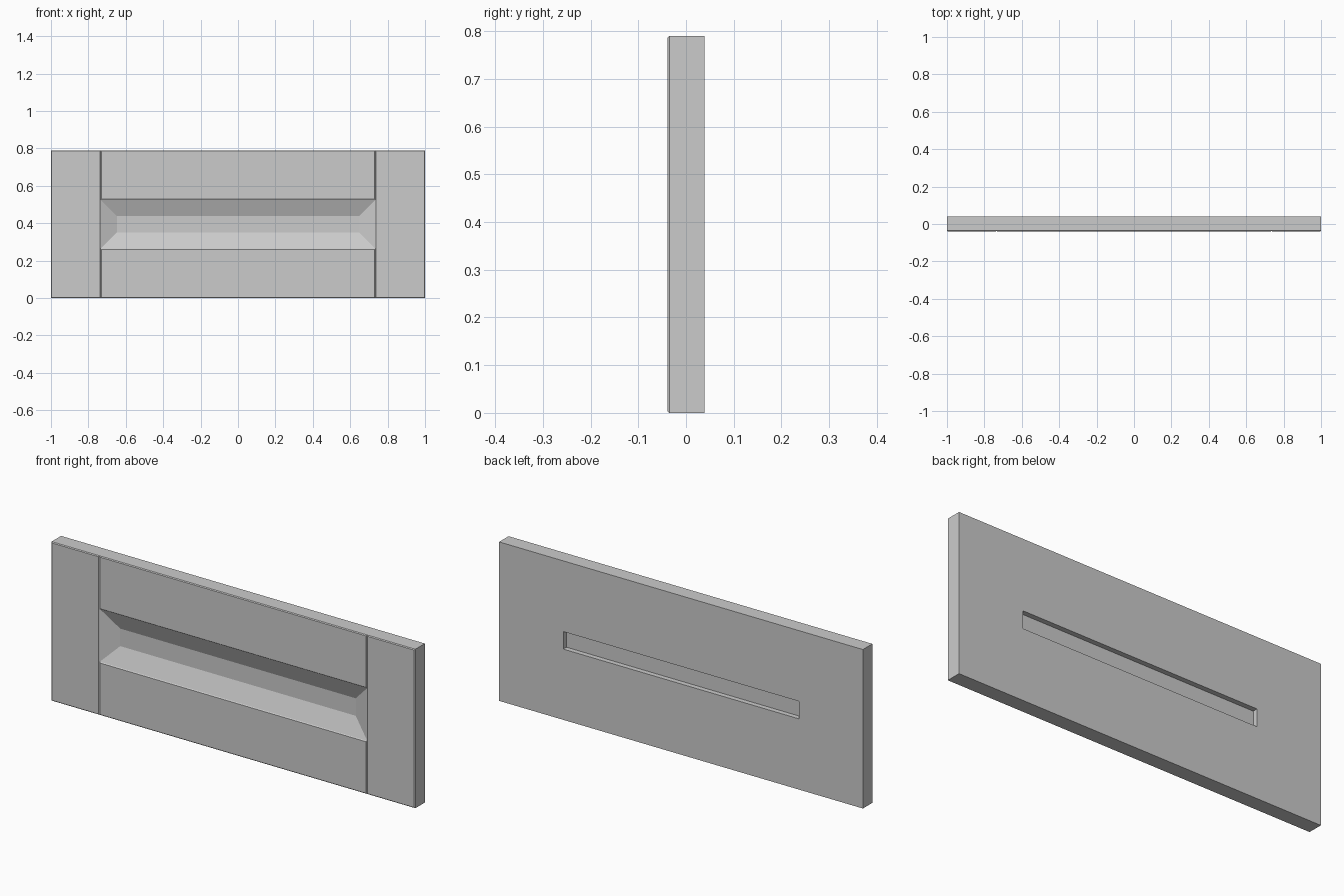
import bpy, bmesh

if "Cube" in bpy.data.objects:
    bpy.data.objects.remove(bpy.data.objects["Cube"])

H = 0.395                 # half height
F, B = -0.039, 0.039      # front and back planes
OX, OZ = 0.735, 0.131     # half size of the framed opening
IX, IZ = 0.6475, 0.0435   # half size of the sunken panel
P, PB = 0.0, 0.014        # panel front and back planes
G = 0.004                 # small chamfer on member edges
C = F + G                 # depth of chamfer / seam bottom

# Frame: one quarter (x > 0, upper half) completed by mirroring
pts = {
    # rail face
    "a0": (0, F, OZ + G), "a1": (OX - G, F, OZ + G),
    "a2": (OX - G, F, H - G), "a3": (0, F, H - G),
    # stile face
    "b0": (OX + G, F, 0), "b1": (OX + G, F, H - G),
    "b2": (1 - G, F, H - G), "b3": (1 - G, F, 0),
    # seam and top of the sloped moulding
    "d0": (OX, C, OZ), "d1": (OX, C, H), "d2": (OX, C, 0), "d3": (0, C, OZ),
    # outer edge
    "e0": (0, C, H), "e1": (1, C, H), "e2": (1, C, 0),
    # foot of the slope, and the back recess rim
    "s0": (0, P, IZ), "s1": (IX, P, IZ), "s2": (IX, P, 0),
    "t0": (0, B, IZ), "t1": (IX, B, IZ), "t2": (IX, B, 0),
    # back outer corners
    "k0": (0, B, H), "k1": (1, B, H), "k2": (1, B, 0),
}
faces = [
    "a0 a1 a2 a3", "a1 d0 d1 a2", "a0 a1 d0 d3", "a3 a2 d1 e0",      # rail
    "b0 b1 b2 b3", "b0 b1 d1 d0 d2", "b1 b2 e1 d1", "b2 b3 e2 e1",   # stile
    "d3 d0 s1 s0", "d0 d2 s2 s1",                                    # slopes
    "s0 s1 t1 t0", "s1 s2 t2 t1",                                    # recess walls
    "t0 t1 k1 k0", "t1 t2 k2 k1",                                    # back
    "e0 d1 e1 k1 k0", "e1 e2 k2 k1",                                 # outer sides
]
bm = bmesh.new()
v = {name: bm.verts.new(co) for name, co in pts.items()}
made = [bm.faces.new([v[n] for n in f.split()]) for f in faces]
bmesh.ops.recalc_face_normals(bm, faces=bm.faces)
made[0].normal_update()
if made[0].normal.y > 0:
    bmesh.ops.reverse_faces(bm, faces=bm.faces)
mesh = bpy.data.meshes.new("drawer_frame")
bm.to_mesh(mesh)
bm.free()
frame = bpy.data.objects.new("drawer_frame", mesh)
bpy.context.collection.objects.link(frame)
frame.location.z = H
mirror = frame.modifiers.new("mirror", 'MIRROR')
mirror.use_axis = (True, False, True)
mirror.merge_threshold = 0.0005

# Sunken centre panel
bpy.ops.mesh.primitive_cube_add(size=1, location=(0, (P + PB) / 2, H))
panel = bpy.context.object
panel.name = "centre_panel"
panel.scale = (2 * IX, PB - P, 2 * IZ)
